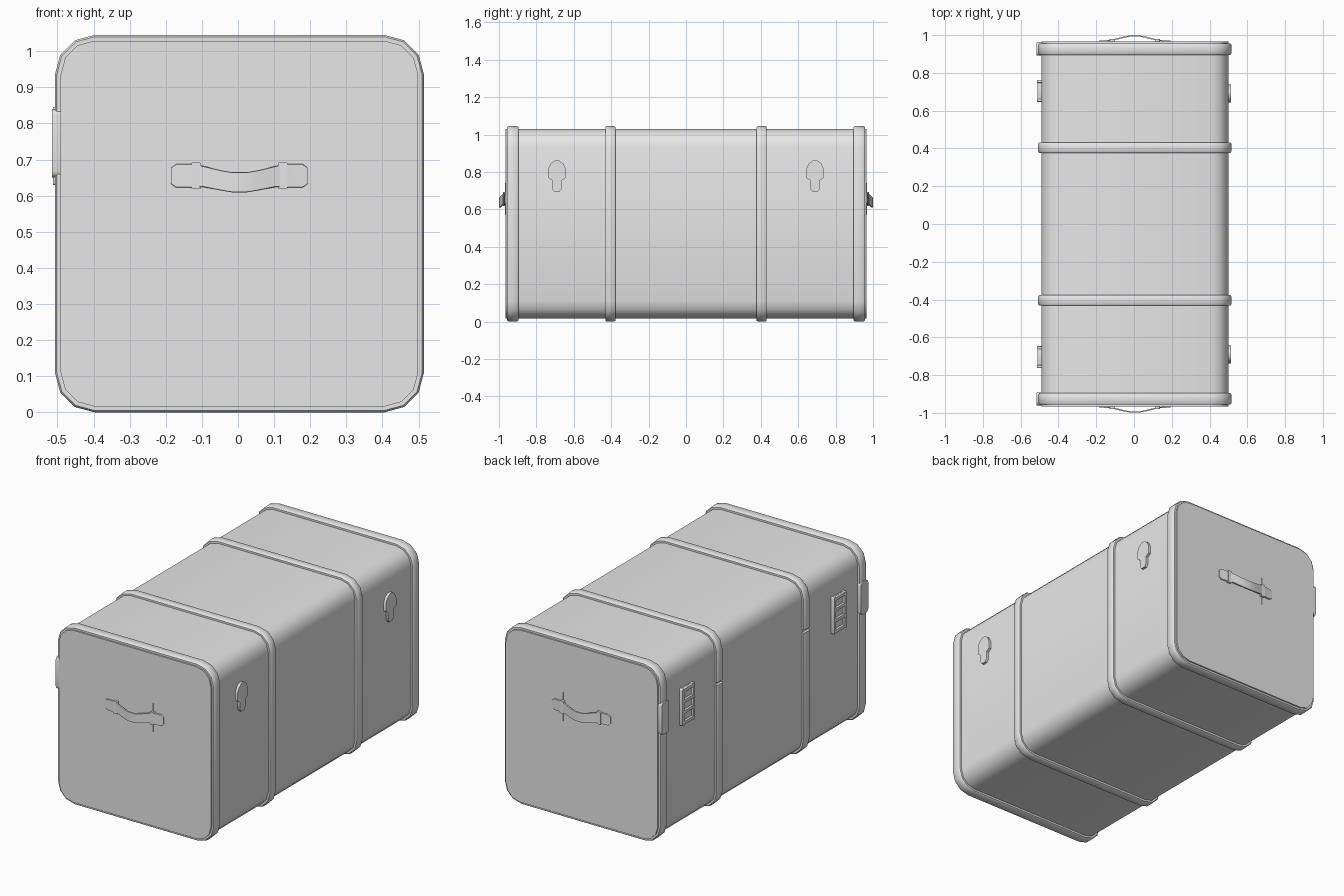
import bpy, bmesh, math
from math import sin, cos, pi

cube = bpy.data.objects.get("Cube")
if cube:
    bpy.data.objects.remove(cube, do_unlink=True)

grey = bpy.data.materials.new("plain grey")
grey.use_nodes = True
COLOUR = (0.8, 0.8, 0.8, 1)
grey.diffuse_color = COLOUR
grey.node_tree.nodes["Principled BSDF"].inputs["Base Color"].default_value = COLOUR

CX, CZ, HW, HH, RAD = 0.004, 0.5225, 0.511, 0.5225, 0.11
SPLIT = 0.75      # height of the lid seam
SEAM = 0.008      # half the gap in the straps


def finish(name, bm, smooth=True):
    bmesh.ops.recalc_face_normals(bm, faces=bm.faces)
    mesh = bpy.data.meshes.new(name)
    bm.to_mesh(mesh)
    bm.free()
    mesh.materials.append(grey)
    ob = bpy.data.objects.new(name, mesh)
    bpy.context.collection.objects.link(ob)
    bpy.ops.object.select_all(action='DESELECT')
    ob.select_set(True)
    bpy.context.view_layer.objects.active = ob
    if smooth:
        bpy.ops.object.shade_smooth_by_angle(angle=math.radians(40))
    return ob


def outline(inset):
    """Rounded rectangle in x and z, starting above the left-hand seam."""
    pts = []
    for i, (sx, sz) in enumerate([(-1, 1), (1, 1), (1, -1), (-1, -1)]):
        for k in range(4):
            a = pi - i * pi / 2 - k * pi / 6
            r = RAD - inset
            pts.append((CX + sx * (HW - RAD) + r * cos(a),
                        CZ + sz * (HH - RAD) + r * sin(a)))
    return pts


def slab(name, pts, place, depth, smooth=True):
    """Extrude a flat outline; place(u, v, w) gives the 3D point."""
    bm = bmesh.new()
    rings = [[bm.verts.new(place(u, v, w)) for u, v in pts] for w in depth]
    bm.faces.new(rings[0])
    bm.faces.new(rings[1])
    n = len(pts)
    for i in range(n):
        j = (i + 1) % n
        bm.faces.new((rings[0][i], rings[0][j], rings[1][j], rings[1][i]))
    return finish(name, bm, smooth)


def strap(name, y, half):
    """Raised band round the trunk with chamfered edges and a seam gap."""
    section = [(-half, 0.02), (-half, 0.005), (-half + 0.006, 0),
               (half - 0.006, 0), (half, 0.005), (half, 0.02)]
    bm = bmesh.new()
    rows = []
    for dy, inset in section:
        x = CX - HW + inset
        path = [(x, SPLIT + SEAM)] + outline(inset) + [(x, SPLIT - SEAM)]
        rows.append([bm.verts.new((px, y + dy, pz)) for px, pz in path])
    for r, row in enumerate(rows):
        nxt = rows[(r + 1) % len(rows)]
        for i in range(len(row) - 1):
            bm.faces.new((row[i], row[i + 1], nxt[i + 1], nxt[i]))
    for end in (0, -1):
        bm.faces.new([row[end] for row in rows])
    return finish(name, bm)


def rounded(hw, hh, r, cu=0, cv=0):
    """Rounded rectangle about (cu, cv)."""
    return [(cu + sx * (hw - r) + r * cos(i * pi / 2 + k * pi / 6),
             cv + sz * (hh - r) + r * sin(i * pi / 2 + k * pi / 6))
            for i, (sx, sz) in enumerate([(1, 1), (-1, 1), (-1, -1), (1, -1)])
            for k in range(4)]


# Trunk body
slab("trunk_body", outline(0.016), lambda u, v, w: (u, w, v), (-0.965, 0.965))

# Straps
for side, word in ((-1, "front"), (1, "back")):
    strap(word + "_end_strap", side * 0.926, 0.03)
    strap(word + "_middle_strap", side * 0.404, 0.027)


# Carrying handle: stations of x, height off the end, centre z, half width
HANDLE = [(0.19, 0, 0.655, 0.022), (0.175, 0.002, 0.655, 0.033),
          (0.125, 0.006, 0.655, 0.033), (0.1, 0.012, 0.653, 0.029),
          (0.05, 0.024, 0.642, 0.028), (0.02, 0.029, 0.637, 0.028)]


def handle(name, side):
    stations = [(-x, h, z, w) for x, h, z, w in HANDLE]
    stations += [(x, h, z, w) for x, h, z, w in reversed(HANDLE)]
    bm = bmesh.new()
    rows = []
    for x, h, z, w in stations:
        rows.append([bm.verts.new((x + CX, side * (0.963 + h + t), z + s * w))
                     for t, s in ((0, -1), (0.007, -0.95), (0.007, 0.95), (0, 1))])
    for a, b in zip(rows, rows[1:]):
        for k in range(4):
            m = (k + 1) % 4
            bm.faces.new((a[k], a[m], b[m], b[k]))
    bm.faces.new(rows[0])
    bm.faces.new(rows[-1])
    finish(name, bm)
    # Keeper loops and their thin backing fins
    for sx, word in ((-1, "right"), (1, "left")):
        x = CX + sx * 0.12
        slab(f"{name}_{word}_keeper", rounded(0.013, 0.037, 0.004, x, 0.655),
             lambda u, v, w: (u, side * w, v), (0.963, 0.979))
        slab(f"{name}_{word}_fin", rounded(0.001, 0.085, 0.0005, x, 0.655),
             lambda u, v, w: (u, side * w, v), (0.96, 0.968), False)


half_key = [(0.012, 0.86), (0.034, 0.845), (0.048, 0.815), (0.048, 0.77),
            (0.027, 0.755), (0.026, 0.71), (0.014, 0.695)]
key = half_key + [(-u, v) for u, v in reversed(half_key)]

for side, word in ((-1, "front"), (1, "back")):
    handle(word + "_handle", side)
    yc = side * 0.69
    # Keyhole-shaped plate on the left side
    slab(word + "_hinge_plate", key,
         lambda u, v, w: (w, yc + u, v), (0.49, 0.514))
    # Buckle on the right side: base plate, rails and crossbars
    yb = side * 0.705
    slab(word + "_buckle_base", rounded(0.05, 0.105, 0.02, yb, 0.738),
         lambda u, v, w: (-w, u, v), (0.485, 0.499))
    for s in (-1, 1):
        slab(f"{word}_buckle_rail_{'a' if s < 0 else 'b'}",
             rounded(0.008, 0.108, 0.005, yb + s * 0.05, 0.738),
             lambda u, v, w: (-w, u, v), (0.485, 0.513))
    for n, z in enumerate((0.643, 0.706, 0.77, 0.833)):
        slab(f"{word}_buckle_bar_{n + 1}", rounded(0.05, 0.009, 0.005, yb, z),
             lambda u, v, w: (-w, u, v), (0.485, 0.512))
    # Clasp over the seam of the end strap
    slab(word + "_seam_clasp", rounded(0.034, 0.095, 0.018, side * 0.926, 0.745),
         lambda u, v, w: (-w, u, v), (0.49, 0.515))
